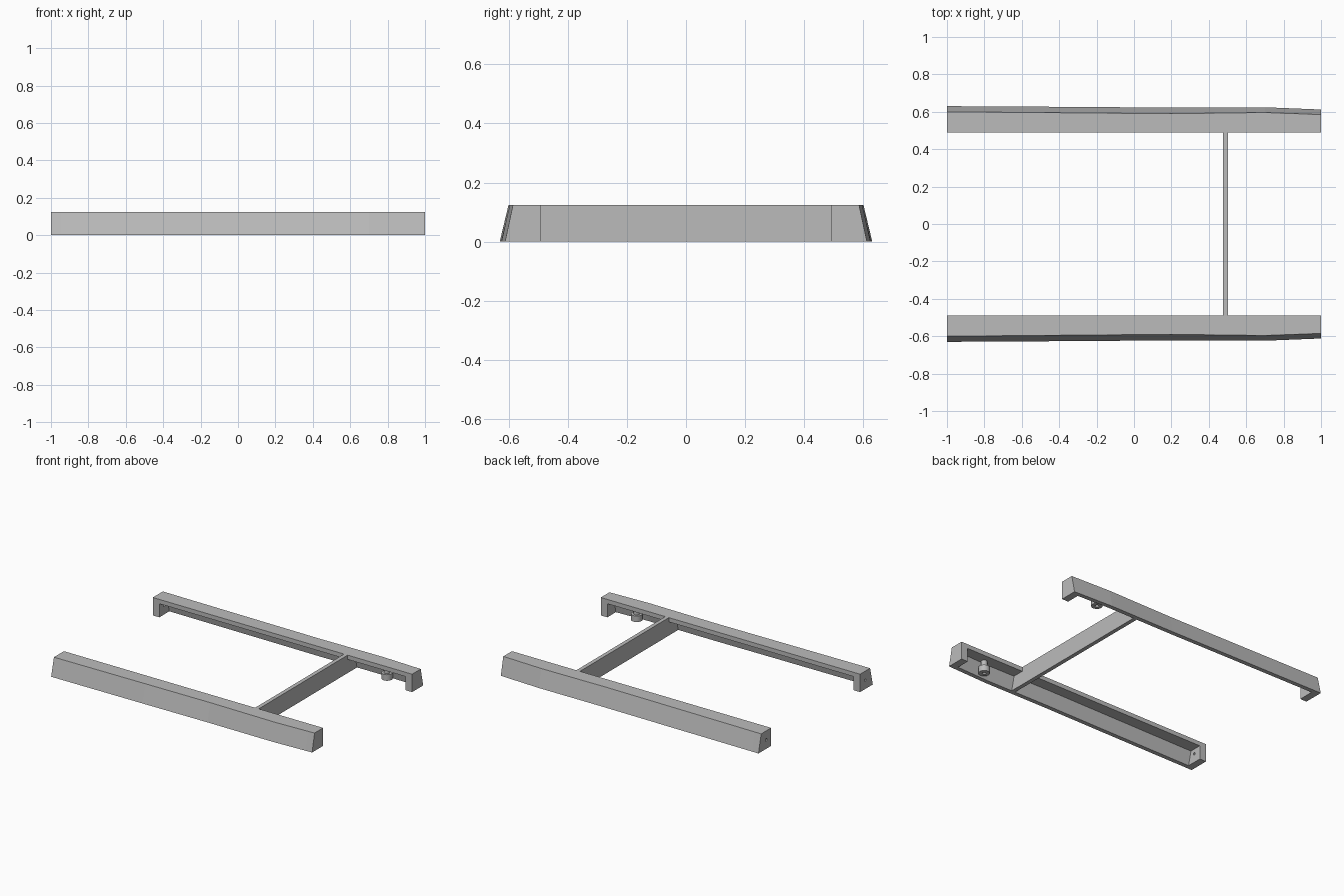
import bpy
import bmesh
from mathutils import Matrix, Vector

cube = bpy.data.objects.get("Cube")
if cube:
    bpy.data.objects.remove(cube, do_unlink=True)

HEIGHT, INNER, WALL, END = 0.125, 0.49, 0.03, 0.05

grey = bpy.data.materials.new("plain_grey")
grey.use_nodes = True
grey.diffuse_color = (0.5, 0.5, 0.5, 1)
grey.node_tree.nodes["Principled BSDF"].inputs["Base Color"].default_value = (0.5, 0.5, 0.5, 1)

# Outer edge of a rail: x, y at the foot, y at the top
EDGE = [(-1, 0.63, 0.6), (-0.3, 0.626, 0.594), (0.2, 0.622, 0.59),
        (0.7, 0.624, 0.596), (1, 0.612, 0.585)]


def edge_at(x):
    for a, b in zip(EDGE, EDGE[1:]):
        if x <= b[0]:
            t = (x - a[0]) / (b[0] - a[0])
            return a[1] + t * (b[1] - a[1]), a[2] + t * (b[2] - a[2])


def finish(name, bm):
    bmesh.ops.recalc_face_normals(bm, faces=bm.faces)
    mesh = bpy.data.meshes.new(name)
    bm.to_mesh(mesh)
    bm.free()
    mesh.materials.append(grey)
    obj = bpy.data.objects.new(name, mesh)
    bpy.context.collection.objects.link(obj)
    return obj


def loft(name, stations, section, side=1):
    """Join the (y, z) sections found at each x station into a closed solid."""
    bm = bmesh.new()
    rings = [[bm.verts.new((x, side * y, z)) for y, z in section(x)] for x in stations]
    for a, b in zip(rings, rings[1:]):
        for i in range(len(a)):
            j = (i + 1) % len(a)
            bm.faces.new((a[i], a[j], b[j], b[i]))
    bm.faces.new(rings[0])
    bm.faces.new(rings[-1])
    return finish(name, bm)


def shell_section(x):
    foot, top = edge_at(x)
    under = HEIGHT - WALL
    inside = top + (foot - top) * WALL / HEIGHT - WALL
    return [(foot, 0), (top, HEIGHT), (INNER, HEIGHT), (INNER, under),
            (inside, under), (foot - WALL, 0)]


def end_section(x):
    foot, top = edge_at(x)
    return [(foot, 0), (top, HEIGHT), (INNER, HEIGHT), (INNER, 0)]


def bar_section(x):
    half = [(INNER, HEIGHT), (INNER, HEIGHT - 0.015), (0.57, HEIGHT - 0.015), (0.6, 0)]
    return half + [(-y, z) for y, z in reversed(half)]


def lathe(name, profile, centre):
    """Turn a closed (radius, z) profile around a vertical axis."""
    bm = bmesh.new()
    verts = [bm.verts.new((r, 0, z)) for r, z in profile]
    edges = [bm.edges.new((verts[i], verts[(i + 1) % len(verts)])) for i in range(len(verts))]
    bmesh.ops.spin(bm, geom=verts + edges, cent=(0, 0, 0), axis=(0, 0, 1),
                   angle=6.283185, steps=24, use_merge=True)
    bmesh.ops.remove_doubles(bm, verts=bm.verts, dist=0.0001)
    bmesh.ops.translate(bm, verts=bm.verts, vec=Vector(centre))
    obj = finish(name, bm)
    bpy.ops.object.select_all(action='DESELECT')
    obj.select_set(True)
    bpy.context.view_layer.objects.active = obj
    bpy.ops.object.shade_smooth_by_angle()
    return obj


for label, side in (("back", 1), ("front", -1)):
    # Hollow rail with its two end blocks
    middle = [e[0] for e in EDGE[1:-1]]
    loft(label + "_rail", [-1 + END] + middle + [1 - END], shell_section, side)
    loft(label + "_left_end", [1 - END, 1], end_section, side)
    end = loft(label + "_right_end", [-1, -1 + END], end_section, side)

    # Small hole through the right end
    bm = bmesh.new()
    bmesh.ops.create_cone(bm, cap_ends=True, segments=16, radius1=0.009, radius2=0.009,
                          depth=0.3, matrix=Matrix.Translation((-1, side * 0.545, 0.062))
                          @ Matrix.Rotation(1.5707963, 4, 'Y'))
    cutter = finish(label + "_hole_cutter", bm)
    cutter.hide_render = True
    cutter.hide_viewport = True
    cut = end.modifiers.new("hole", 'BOOLEAN')
    cut.operation = 'DIFFERENCE'
    cut.solver = 'EXACT'
    cut.object = cutter

    # Collared boss hanging under the rail top
    lathe(label + "_boss", [(0.012, 0.01), (0.036, 0.01), (0.036, 0.052), (0.02, 0.052),
                            (0.02, 0.1), (0.012, 0.1)], (0.765, side * 0.55, 0))

# Thin bar joining the two rails
loft("cross_bar", [0.475, 0.503], bar_section)
